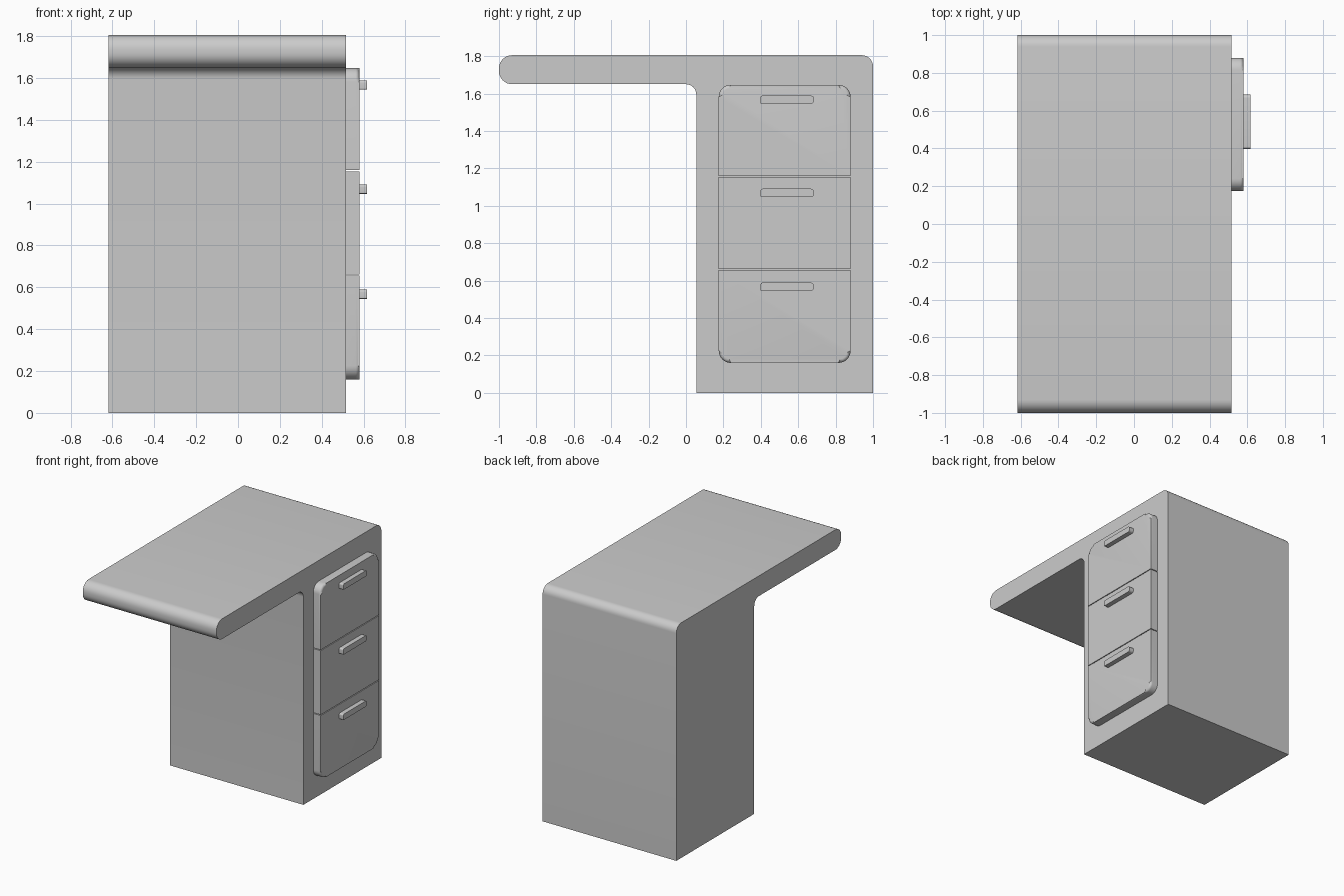
import bpy, bmesh, math
from mathutils import Vector

if "Cube" in bpy.data.objects:
    bpy.data.objects.remove(bpy.data.objects["Cube"])


def rounded(corners, steps=8):
    """Outline in (y, z) from right-angled corners (y, z, radius)."""
    pts = []
    for i, (y, z, r) in enumerate(corners):
        p = Vector((y, z))
        if r == 0:
            pts.append(p)
            continue
        u = (Vector(corners[i - 1][:2]) - p).normalized()
        v = (Vector(corners[(i + 1) % len(corners)][:2]) - p).normalized()
        c = p + (u + v) * r
        for k in range(steps + 1):
            t = math.pi / 2 * k / steps
            pts.append(c - r * (v * math.cos(t) + u * math.sin(t)))
    return pts


def slab(name, corners, x0, x1, rim=0.0, z_range=None):
    """Extrude an outline along x, round its front rim, keep a z slice."""
    bm = bmesh.new()
    pts = rounded(corners)
    a = [bm.verts.new((x0, p.x, p.y)) for p in pts]
    b = [bm.verts.new((x1, p.x, p.y)) for p in pts]
    bm.faces.new(a)
    front = bm.faces.new(b)
    n = len(pts)
    for i in range(n):
        j = (i + 1) % n
        bm.faces.new((a[i], a[j], b[j], b[i]))
    if rim:
        bmesh.ops.bevel(bm, geom=list(front.edges), offset=rim, segments=5,
                        profile=0.5, affect='EDGES')
    if z_range:
        for z, up in zip(z_range, (-1, 1)):
            geom = bm.verts[:] + bm.edges[:] + bm.faces[:]
            cut = bmesh.ops.bisect_plane(bm, geom=geom, plane_co=(0, 0, z),
                                         plane_no=(0, 0, up), clear_outer=True)
            edges = [e for e in cut['geom_cut'] if isinstance(e, bmesh.types.BMEdge)]
            if edges:
                bmesh.ops.contextual_create(bm, geom=edges)
    bmesh.ops.recalc_face_normals(bm, faces=bm.faces[:])
    me = bpy.data.meshes.new(name)
    bm.to_mesh(me)
    bm.free()
    ob = bpy.data.objects.new(name, me)
    bpy.context.collection.objects.link(ob)
    bpy.ops.object.select_all(action='DESELECT')
    ob.select_set(True)
    bpy.context.view_layer.objects.active = ob
    bpy.ops.object.shade_smooth_by_angle(angle=math.radians(35))
    return ob


# Cabinet with overhanging desktop
slab("desk_body", [(0.055, 0, 0), (1, 0, 0), (1, 1.805, 0.06), (-1, 1.805, 0.07),
                   (-1, 1.65, 0.07), (0.055, 1.65, 0.055)], -0.618, 0.517)

# Drawer fronts: slices of one rounded panel, each with a pull handle
panel = [(0.175, 0.16, 0.065), (0.88, 0.16, 0.065),
         (0.88, 1.647, 0.065), (0.175, 1.647, 0.065)]
slices = {"bottom": (0.1, 0.656), "middle": (0.662, 1.154), "top": (1.16, 1.7)}
for (label, zs), hz in zip(slices.items(), (0.545, 1.047, 1.545)):
    slab(label + "_drawer", panel, 0.515, 0.58, rim=0.018, z_range=zs)
    slab(label + "_handle", [(0.398, hz, 0.006), (0.685, hz, 0.018),
                             (0.685, hz + 0.044, 0.018), (0.398, hz + 0.044, 0.012)],
         0.575, 0.616)
